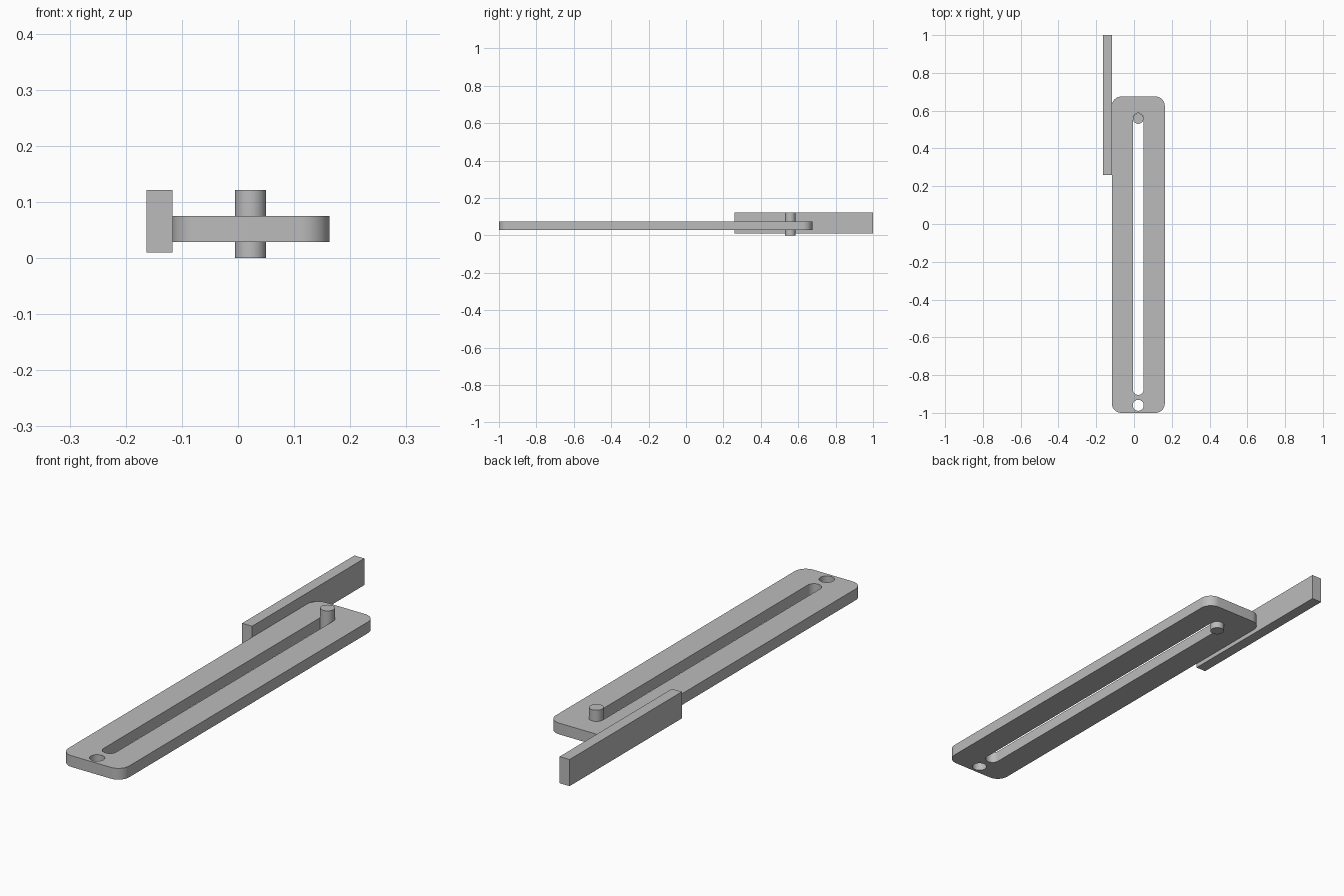
import bpy
from math import cos, sin, pi

cube = bpy.data.objects.get("Cube")
if cube:
    bpy.data.objects.remove(cube, do_unlink=True)

# Single grey material
grey = bpy.data.materials.new("plain_grey")
grey.use_nodes = True
colour = (0.5, 0.5, 0.5, 1)
grey.diffuse_color = colour
grey.node_tree.nodes["Principled BSDF"].inputs["Base Color"].default_value = colour


def rounded_outline(x0, x1, y0, y1, r, steps=12):
    """Rectangle with rounded corners; a slot or circle when r fills it."""
    corners = [(x1 - r, y1 - r), (x0 + r, y1 - r), (x0 + r, y0 + r), (x1 - r, y0 + r)]
    points = []
    for quarter, (cx, cy) in enumerate(corners):
        for i in range(steps + 1):
            a = (quarter + i / steps) * pi / 2
            p = (cx + r * cos(a), cy + r * sin(a))
            if not points or abs(p[0] - points[-1][0]) + abs(p[1] - points[-1][1]) > 1e-5:
                points.append(p)
    if abs(points[0][0] - points[-1][0]) + abs(points[0][1] - points[-1][1]) < 1e-5:
        points.pop()
    return points


def extruded(name, outlines, z0, z1):
    """Filled 2D outlines (inner ones are holes) extruded from z0 to z1."""
    curve = bpy.data.curves.new(name, "CURVE")
    curve.dimensions = "2D"
    curve.fill_mode = "BOTH"
    curve.extrude = (z1 - z0) / 2
    for outline in outlines:
        spline = curve.splines.new("POLY")
        spline.points.add(len(outline) - 1)
        for point, (x, y) in zip(spline.points, outline):
            point.co = (x, y, 0, 1)
        spline.use_cyclic_u = True
    obj = bpy.data.objects.new(name, curve)
    obj.location.z = (z0 + z1) / 2
    bpy.context.collection.objects.link(obj)
    bpy.ops.object.select_all(action="DESELECT")
    obj.select_set(True)
    bpy.context.view_layer.objects.active = obj
    bpy.ops.object.convert(target="MESH")
    obj = bpy.context.object
    # Weld caps to walls so the solid is closed
    bpy.ops.object.mode_set(mode="EDIT")
    bpy.ops.mesh.select_all(action="SELECT")
    bpy.ops.mesh.remove_doubles(threshold=1e-5)
    bpy.ops.mesh.normals_make_consistent(inside=False)
    bpy.ops.object.mode_set(mode="OBJECT")
    obj.data.materials.clear()
    obj.data.materials.append(grey)
    bpy.ops.object.shade_smooth_by_angle()
    return obj


mid_x, slot_r, pin_r = 0.0225, 0.029, 0.0277
pin_y, hole_y = 0.558, -0.96

# Flat arm with a long slot and a pivot hole
extruded("slotted_arm", [
    rounded_outline(-0.117, 0.163, -1, 0.675, 0.05),
    rounded_outline(mid_x - slot_r, mid_x + slot_r, -0.905, pin_y + slot_r, slot_r),
    rounded_outline(mid_x - slot_r, mid_x + slot_r, hole_y - slot_r, hole_y + slot_r, slot_r),
], 0.028, 0.075)

# Pin standing in the far end of the slot
extruded("guide_pin", [
    rounded_outline(mid_x - pin_r, mid_x + pin_r, pin_y - pin_r, pin_y + pin_r, pin_r),
], 0, 0.121)

# Upright bar beside the arm
bpy.ops.mesh.primitive_cube_add(size=1, location=(-0.14, 0.63, 0.0655))
bar = bpy.context.object
bar.name = "side_bar"
bar.scale = (0.046, 0.74, 0.111)
bpy.ops.object.transform_apply(location=False, rotation=False, scale=True)
bar.data.materials.append(grey)
